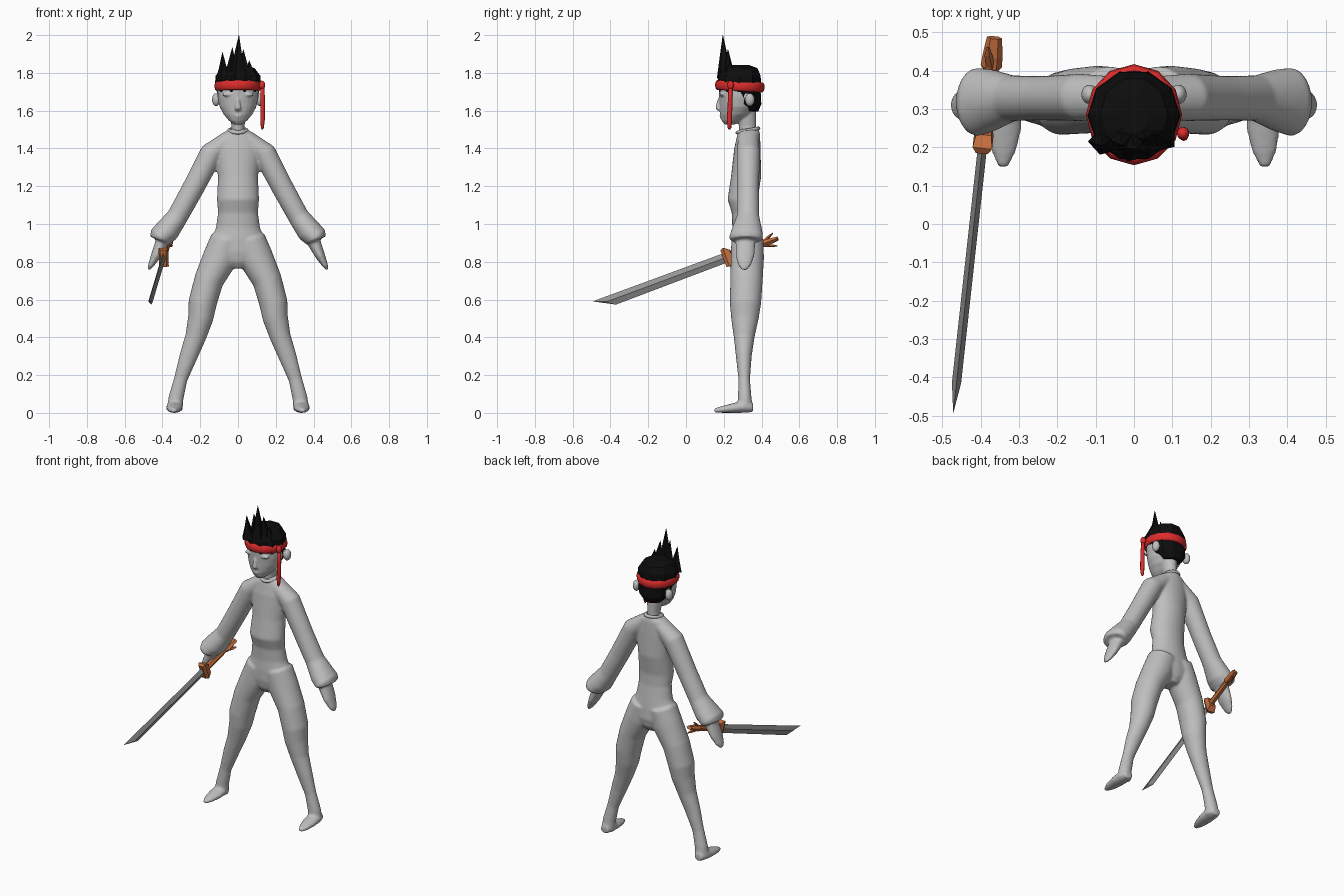
import bpy, bmesh, math
from mathutils import Vector, Matrix


def mat(name, rgb):
    m = bpy.data.materials.new(name)
    m.diffuse_color = (*rgb, 1)
    return m


GREY = mat("body grey", (0.52, 0.52, 0.52))
BLACK = mat("hair black", (0.004, 0.004, 0.004))
RED = mat("cloth red", (0.72, 0.025, 0.025))
ORANGE = mat("hilt orange", (0.56, 0.16, 0.05))
STEEL = mat("blade grey", (0.30, 0.30, 0.30))


def tube(bm, pts, n=24, side=(0, 1, 0), phase=0.0):
    """Loft of elliptical rings (x, y, z, half width, half depth) along a path."""
    v = Vector(side)
    rings = []
    for i, p in enumerate(pts):
        a, b = pts[max(i - 1, 0)], pts[min(i + 1, len(pts) - 1)]
        u = (Vector(b[:3]) - Vector(a[:3])).cross(v).normalized()
        c = Vector(p[:3])
        ring = []
        for k in range(n):
            t = 2 * math.pi * k / n + phase
            ring.append(bm.verts.new(c + u * (math.cos(t) * p[3]) + v * (math.sin(t) * p[4])))
        rings.append(ring)
    for r, q in zip(rings, rings[1:]):
        for k in range(n):
            bm.faces.new((r[k], r[(k + 1) % n], q[(k + 1) % n], q[k]))
    bm.faces.new(rings[0])
    bm.faces.new(rings[-1])


def ball(bm, c, r):
    m = Matrix.Translation(c) @ Matrix.Diagonal((*r, 1))
    bmesh.ops.create_uvsphere(bm, u_segments=16, v_segments=10, radius=1, matrix=m)


def finish(bm, name, material, smooth=False, voxel=0, iterations=4):
    bmesh.ops.recalc_face_normals(bm, faces=bm.faces[:])
    me = bpy.data.meshes.new(name)
    for f in bm.faces:
        f.smooth = smooth
    bm.to_mesh(me)
    bm.free()
    me.materials.append(material)
    ob = bpy.data.objects.new(name, me)
    bpy.context.collection.objects.link(ob)
    if voxel:  # weld the overlapping lofts into one soft skin
        r = ob.modifiers.new("weld", 'REMESH')
        r.mode, r.voxel_size, r.use_smooth_shade = 'VOXEL', voxel, True
        s = ob.modifiers.new("soften", 'SMOOTH')
        s.factor, s.iterations = 0.5, iterations
    return ob


def torus(name, loc, major, minor, scale, rot, seg, material):
    bpy.ops.mesh.primitive_torus_add(major_radius=major, minor_radius=minor,
                                     major_segments=seg, minor_segments=8,
                                     location=loc, rotation=rot)
    ob = bpy.context.object
    ob.name, ob.scale = name, scale
    ob.data.materials.append(material)
    for p in ob.data.polygons:
        p.use_smooth = True


# Body: torso, then arms, hands, legs and feet on both sides
bm = bmesh.new()
tube(bm, [(0, .335, 1.505, .04, .05), (0, .332, 1.475, .095, .06), (0, .325, 1.40, .12, .07),
          (0, .318, 1.25, .106, .080), (0, .300, 1.13, .112, .080), (0, .312, 1.06, .106, .070),
          (0, .320, .98, .117, .075), (0, .322, .92, .142, .082), (0, .325, .85, .155, .085),
          (0, .325, .80, .10, .075), (0, .325, .765, .05, .05)])
for s in (1, -1):
    arm = [(.05, .330, 1.45, .045, .055), (.14, .330, 1.375, .062, .062), (.24, .328, 1.185, .058, .058),
           (.32, .328, 1.04, .056, .060), (.375, .322, .965, .066, .082), (.412, .318, .93, .062, .090),
           (.418, .318, .915, .052, .080)]
    hand = [(.385, .315, .96, .03, .045), (.408, .315, .89, .034, .052), (.436, .312, .83, .026, .050),
            (.462, .31, .78, .015, .034), (.475, .31, .755, .006, .012)]
    leg = [(.06, .325, .92, .085, .085), (.095, .325, .82, .092, .088), (.155, .320, .70, .078, .086),
           (.188, .315, .58, .075, .083), (.198, .312, .50, .067, .073), (.225, .308, .40, .055, .055),
           (.262, .306, .30, .048, .042), (.303, .308, .18, .036, .031), (.328, .311, .08, .040, .036),
           (.335, .312, .015, .042, .040)]
    foot = [(.335, .355, .028, .026, .024), (.335, .31, .034, .043, .034), (.337, .25, .026, .044, .026),
            (.340, .19, .018, .033, .018), (.342, .148, .012, .013, .011)]
    for part, side in ((arm, (0, 1, 0)), (hand, (0, 1, 0)), (leg, (0, 1, 0)), (foot, (0, 0, 1))):
        tube(bm, [(s * p[0], *p[1:]) for p in part], side=side)
finish(bm, "body", GREY, True, 0.008, 5)
torus("collar", (0, .328, 1.495), .046, .010, (1, 1.2, 1), (.2, 0, 0), 24, GREY)

# Head with neck, nose, lips, brows and ears
bm = bmesh.new()
tube(bm, [(0, .33, 1.44, .038, .045), (0, .325, 1.52, .035, .045), (0, .315, 1.60, .045, .055)])
tube(bm, [(0, .232, 1.527, .022, .028), (0, .243, 1.547, .048, .055), (0, .262, 1.58, .076, .082),
          (0, .275, 1.62, .097, .097), (0, .281, 1.67, .108, .106), (0, .283, 1.72, .110, .110),
          (0, .283, 1.78, .098, .098), (0, .283, 1.81, .05, .05)], side=(0, 1, 0))
tube(bm, [(0, .186, 1.68, .010, .010), (0, .173, 1.64, .011, .012), (0, .169, 1.612, .018, .013),
          (0, .180, 1.598, .012, .008)], n=12)
ball(bm, (0, .187, 1.573), (.024, .010, .007))
ball(bm, (0, .190, 1.562), (.019, .010, .006))
for s in (1, -1):
    ball(bm, (s * .05, .192, 1.685), (.034, .014, .010))
    ball(bm, (s * .116, .338, 1.658), (.022, .026, .035))
finish(bm, "head", GREY, True, 0.005, 3)

# Hair: faceted cap, nape and upright spikes at the front
bm = bmesh.new()
tube(bm, [(0, .285, 1.70, .112, .112), (0, .283, 1.745, .122, .120), (0, .283, 1.785, .118, .118),
          (0, .288, 1.825, .088, .095), (0, .285, 1.842, .04, .05)], n=10)
tube(bm, [(0, .335, 1.595, .055, .050), (0, .318, 1.635, .098, .085), (0, .292, 1.71, .113, .108)], n=10)
spikes = [((.000, .205, 1.77), .055, (.005, .195, 2.0)), ((-.030, .225, 1.77), .05, (-.03, .205, 1.935)),
          ((-.075, .215, 1.76), .045, (-.082, .205, 1.91)), ((.035, .225, 1.77), .05, (.028, .222, 1.925)),
          ((.065, .225, 1.76), .05, (.060, .235, 1.865))]
for base, r, tip in spikes:
    b, t = Vector(base), Vector(tip)
    m = b.lerp(t, .45)
    tube(bm, [(*b, r, r * .8), (*m, r * .5, r * .45), (*t, .001, .001)], n=5)
finish(bm, "hair", BLACK)

# Headband with a side knot and hanging end
torus("headband", (0, .285, 1.73), .118, .014, (.95, 1, 1.9), (-.06, 0, 0), 12, RED)
bm = bmesh.new()
ball(bm, (.128, .236, 1.735), (.016, .017, .024))
tube(bm, [(.128, .236, 1.74, .010, .011), (.131, .234, 1.66, .012, .012), (.130, .230, 1.55, .012, .014),
          (.129, .230, 1.51, .008, .010), (.129, .230, 1.50, .003, .004)], n=8)
finish(bm, "headband_tail", RED, True)

# Sword frame: local y runs towards the tip, local z across the blade
d = Vector((-.11, -1, -.37)).normalized()
w = d.cross(Vector((0, 0, 1))).normalized()
u = w.cross(d)
frame = Matrix((w, d, u)).transposed().to_4x4()
frame.translation = (-.393, .22, .825)

# Blade: diamond section with a slanted tip
bm = bmesh.new()
hw, ht = .031, .012
start = [bm.verts.new(c) for c in ((0, 0, hw * .85), (ht, 0, 0), (0, 0, -hw * .85), (-ht, 0, 0))]
end = [bm.verts.new(c) for c in ((0, .755, hw * .9), (ht, .68, 0), (0, .645, -hw), (-ht, .68, 0))]
for k in range(4):
    j = (k + 1) % 4
    bm.faces.new((start[k], start[j], end[j], end[k]))
bm.faces.new(start)
bm.faces.new((end[0], end[1], end[2]))
bm.faces.new((end[0], end[2], end[3]))
finish(bm, "blade", STEEL).matrix_world = frame

# Hilt: tapered guard, grip, flared pommel and two prongs
bm = bmesh.new()
tube(bm, [(0, .022, 0, .022, .066), (0, .005, 0, .036, .074), (0, -.025, 0, .028, .045)],
     n=4, side=(0, 0, 1), phase=math.pi / 4)
tube(bm, [(0, 0, 0, .018, .020), (0, -.19, 0, .016, .017), (0, -.205, 0, .028, .020),
          (0, -.235, 0, .026, .018), (0, -.285, 0, .020, .012)], n=6, side=(0, 0, 1))
for s in (1, -1):
    tube(bm, [(0, -.20, s * .006, .013, .012), (s * .012, -.245, s * .026, .011, .009),
              (s * .014, -.27, s * .036, .004, .003)], n=5, side=(0, 0, 1))
finish(bm, "hilt", ORANGE).matrix_world = frame
